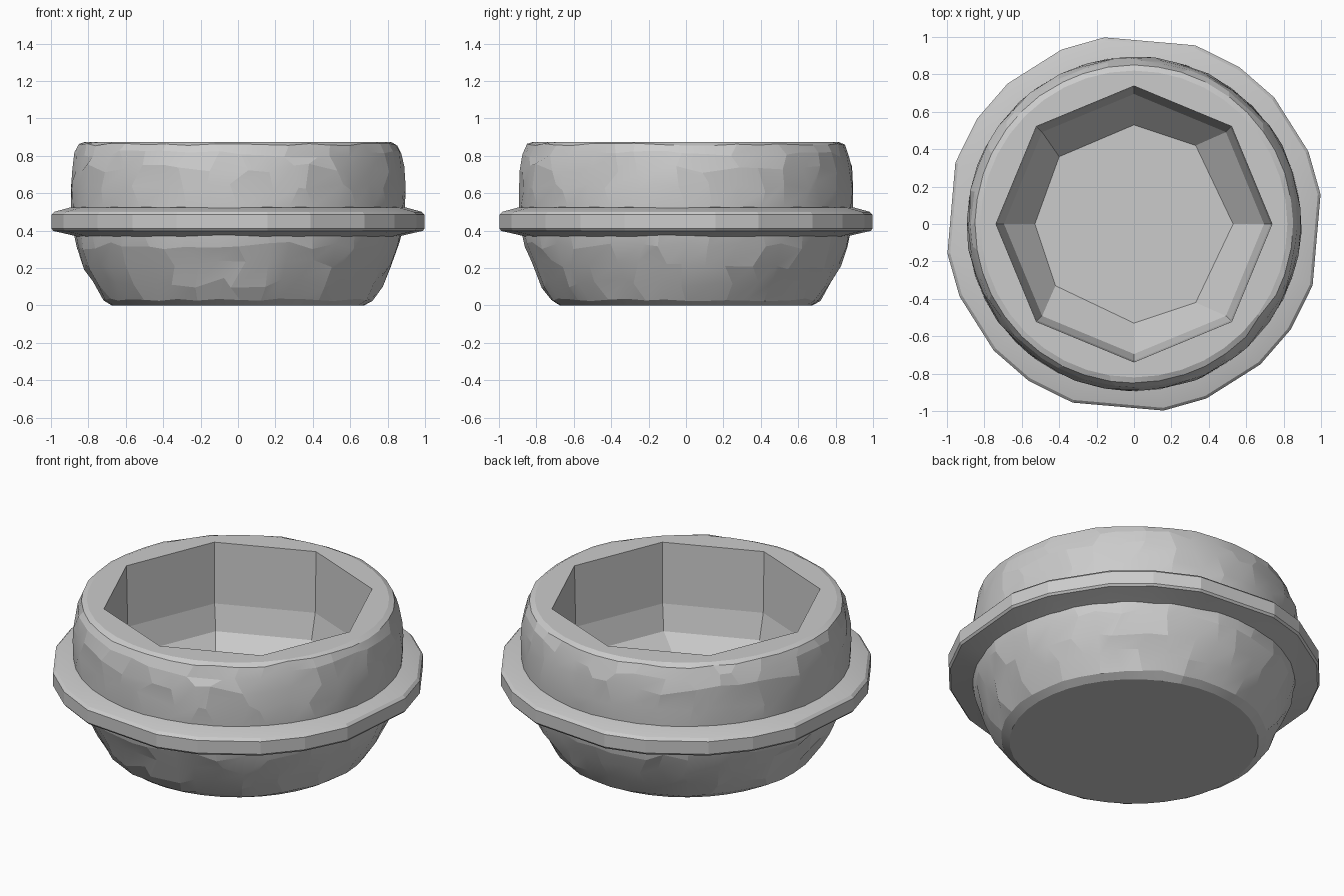
import bpy, bmesh, math, random
from math import cos, sin, pi

random.seed(7)
cube = bpy.data.objects.get("Cube")
if cube:
    bpy.data.objects.remove(cube)

stone = bpy.data.materials.new("grey stone")
stone.use_nodes = True
GREY = (0.6, 0.6, 0.6, 1)
stone.diffuse_color = GREY
stone.node_tree.nodes["Principled BSDF"].inputs["Base Color"].default_value = GREY


def add_loop(bm, points):
    return [bm.verts.new(p) for p in points]


def ring(r, z, angles, wobble=0.0):
    """Points round a circle; wobble gives a hand-hewn look."""
    step = 2 * pi / len(angles)
    pts = []
    for angle in angles:
        a = angle + random.uniform(-wobble, wobble) * step
        rr = r * (1 + random.uniform(-wobble, wobble) * 0.015)
        pts.append((rr * cos(a), rr * sin(a), z + random.uniform(-wobble, wobble) * 0.07))
    return pts


def skin(bm, loops):
    for low, high in zip(loops, loops[1:]):
        n = len(low)
        for i in range(n):
            j = (i + 1) % n
            bm.faces.new((low[i], low[j], high[j], high[i]))


def finish(bm, name, smooth_angle):
    bmesh.ops.recalc_face_normals(bm, faces=bm.faces)
    mesh = bpy.data.meshes.new(name)
    bm.to_mesh(mesh)
    bm.free()
    mesh.materials.append(stone)
    obj = bpy.data.objects.new(name, mesh)
    bpy.context.collection.objects.link(obj)
    bpy.ops.object.select_all(action='DESELECT')
    obj.select_set(True)
    bpy.context.view_layer.objects.active = obj
    bpy.ops.object.shade_smooth_by_angle(angle=math.radians(smooth_angle))


# Bowl outside: rounded base, belly, straight collar and rounded rim
profile = [(0.675, 0, 0), (0.72, 0.03, 0.1), (0.775, 0.12, 0.4), (0.825, 0.22, 0.4),
           (0.865, 0.32, 0.3), (0.885, 0.42, 0), (0.893, 0.53, 0), (0.893, 0.63, 0.4),
           (0.89, 0.73, 0.4), (0.872, 0.81, 0.3), (0.85, 0.86, 0.1), (0.82, 0.873, 0)]
around = [i * pi / 20 for i in range(40)]
bm = bmesh.new()
outer = [add_loop(bm, ring(r, z, around, w)) for r, z, w in profile]
skin(bm, outer)
bm.faces.new(outer[0])

# Shallow chipped seam down the collar
for loop in outer[7:11]:
    v = loop[36]
    v.co.x *= 0.98
    v.co.y *= 0.98

# Eight-sided well: upright walls, leaning foot, steep slope and uneven floor
def octagon(r, z):
    return [(r * cos(k * pi / 4), r * sin(k * pi / 4), z) for k in range(8)]

floor_xy = [(0.53, 0), (0.33, 0.42), (0, 0.53), (-0.4, 0.36),
            (-0.53, 0), (-0.42, -0.33), (0, -0.53), (0.33, -0.42)]
well = [add_loop(bm, p) for p in (octagon(0.738, 0.873), octagon(0.73, 0.51), octagon(0.695, 0.36),
                                  [(x, y, 0.18) for x, y in floor_xy])]
skin(bm, well)
bm.faces.new(well[-1])

# Flat rim between the round edge and the well
edges = [bm.edges.get((l[i], l[(i + 1) % len(l)]))
         for l in (outer[-1], well[0]) for i in range(len(l))]
bmesh.ops.triangle_fill(bm, edges=edges, use_beauty=True, use_dissolve=False)
finish(bm, "bowl", 9)

# Protruding band with chamfered edges, its uneven sides repeating each quarter
sides = [math.radians(a + 90 * k) for k in range(4) for a in (9, 22.5, 42, 56, 71)]
bm = bmesh.new()
band = [add_loop(bm, ring(r, z, sides)) for r, z in
        ((0.86, 0.365), (0.92, 0.38), (1.0, 0.398), (1.01, 0.41),
         (1.01, 0.485), (0.995, 0.5), (0.91, 0.523), (0.86, 0.528))]
skin(bm, band + band[:1])
finish(bm, "band", 11)
